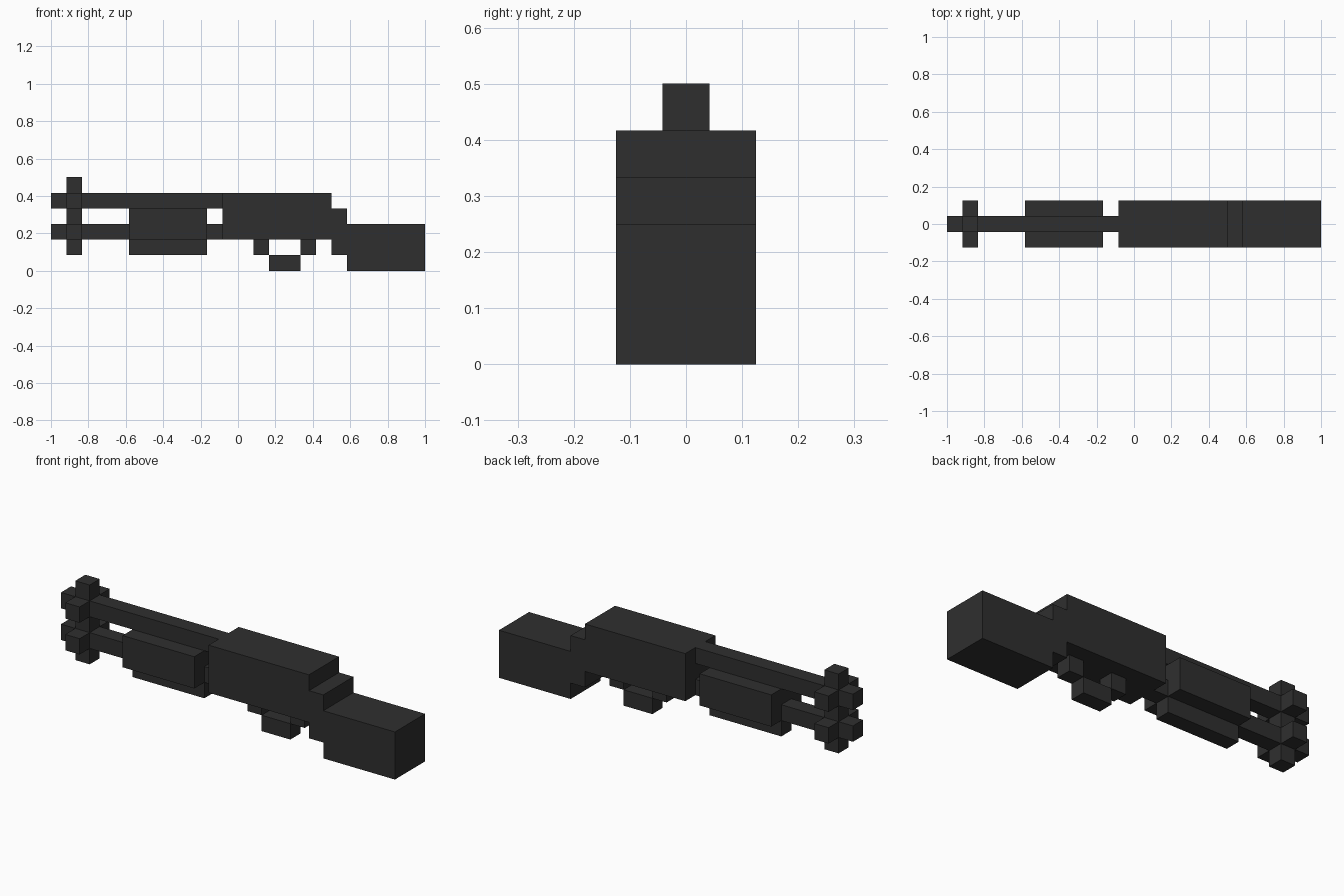
import bpy

cube = bpy.data.objects.get("Cube")
if cube:
    bpy.data.objects.remove(cube, do_unlink=True)

U = 1 / 12  # size of one block

# Single dark finish
mat = bpy.data.materials.new("dark_grey")
mat.use_nodes = True
colour = (0.028, 0.028, 0.028, 1)
mat.diffuse_color = colour
bsdf = next(n for n in mat.node_tree.nodes if n.type == 'BSDF_PRINCIPLED')
bsdf.inputs["Base Color"].default_value = colour


def block(name, x, y, z):
    """Box spanning the given (low, high) ranges, counted in blocks."""
    spans = (x, y, z)
    bpy.ops.mesh.primitive_cube_add(size=1, location=[(a + b) / 2 * U for a, b in spans])
    obj = bpy.context.object
    obj.name = obj.data.name = name
    obj.scale = [(b - a) * U for a, b in spans]
    bpy.ops.object.transform_apply(location=False, rotation=False, scale=True)
    obj.data.materials.append(mat)


WIDE, THIN = (-1.5, 1.5), (-0.5, 0.5)
SIDES = {"left": (0.5, 1.5), "right": (-1.5, -0.5)}

# Body and stepped stock
block("receiver", (-1, 6), WIDE, (2, 5))
block("stock_wrist", (6, 7), WIDE, (1, 4))
block("stock_butt", (7, 12), WIDE, (0, 3))

# Trigger guard
block("guard_front", (1, 2), THIN, (1, 2))
block("guard_bottom", (2, 4), THIN, (0, 1))
block("guard_rear", (4, 5), THIN, (1, 2))

# Upper and lower barrels, with muzzle studs on both sides
for level, z in (("upper", (4, 5)), ("lower", (2, 3))):
    block(f"{level}_barrel", (-12, -1), THIN, z)
    for side, y in SIDES.items():
        block(f"{level}_muzzle_stud_{side}", (-11, -10), y, z)

# Muzzle post: pieces below, between and above the barrels
for part, z in (("bottom", 1), ("middle", 3), ("top", 5)):
    block(f"muzzle_post_{part}", (-11, -10), THIN, (z, z + 1))

# Pump grip wrapped around the lower barrel
for side, y in SIDES.items():
    block(f"pump_grip_{side}", (-7, -2), y, (2, 4))
block("pump_core", (-7, -2), THIN, (3, 4))
block("pump_keel", (-7, -2), THIN, (1, 2))
